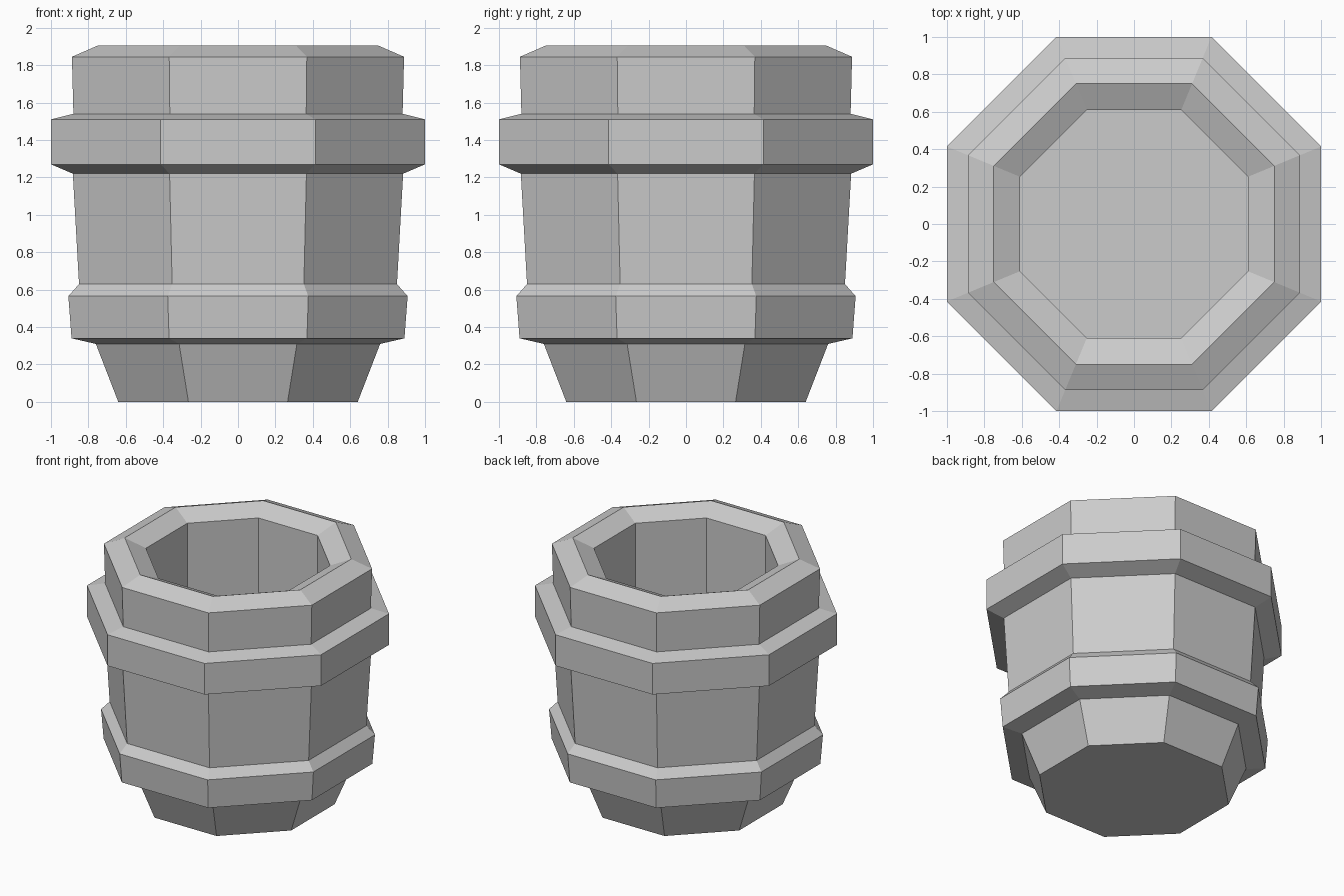
import bpy, bmesh
from math import cos, sin, pi

if "Cube" in bpy.data.objects:
    bpy.data.objects.remove(bpy.data.objects["Cube"])

SIDES = 8


def lathe(name, profile):
    """Octagonal solid from (flat-to-centre distance, z) pairs, capped at both ends."""
    bm = bmesh.new()
    rings = []
    for apothem, z in profile:
        r = apothem / cos(pi / SIDES)
        angles = [(i + 0.5) * 2 * pi / SIDES for i in range(SIDES)]
        rings.append([bm.verts.new((r * cos(a), r * sin(a), z)) for a in angles])
    for low, high in zip(rings, rings[1:]):
        for i in range(SIDES):
            j = (i + 1) % SIDES
            bm.faces.new((low[i], low[j], high[j], high[i]))
    bm.faces.new(rings[0][::-1])
    bm.faces.new(rings[-1])
    bmesh.ops.recalc_face_normals(bm, faces=bm.faces)
    mesh = bpy.data.meshes.new(name)
    bm.to_mesh(mesh)
    bm.free()
    obj = bpy.data.objects.new(name, mesh)
    bpy.context.collection.objects.link(obj)
    return obj


# Tapered foot
foot = [(0.64, 0), (0.76, 0.31)]
# Lower hoop
lower_hoop = [(0.89, 0.34), (0.907, 0.565), (0.85, 0.63)]
# Staves leading up to the upper hoop
upper_hoop = [(0.883, 1.22), (1.0, 1.27), (1.0, 1.51), (0.88, 1.54)]
# Bevelled rim
rim = [(0.888, 1.845), (0.75, 1.905), (0.61, 1.84)]
# Inner wall down to the floor
inside = [(0.61, 0.3)]

lathe("open_barrel", foot + lower_hoop + upper_hoop + rim + inside)
